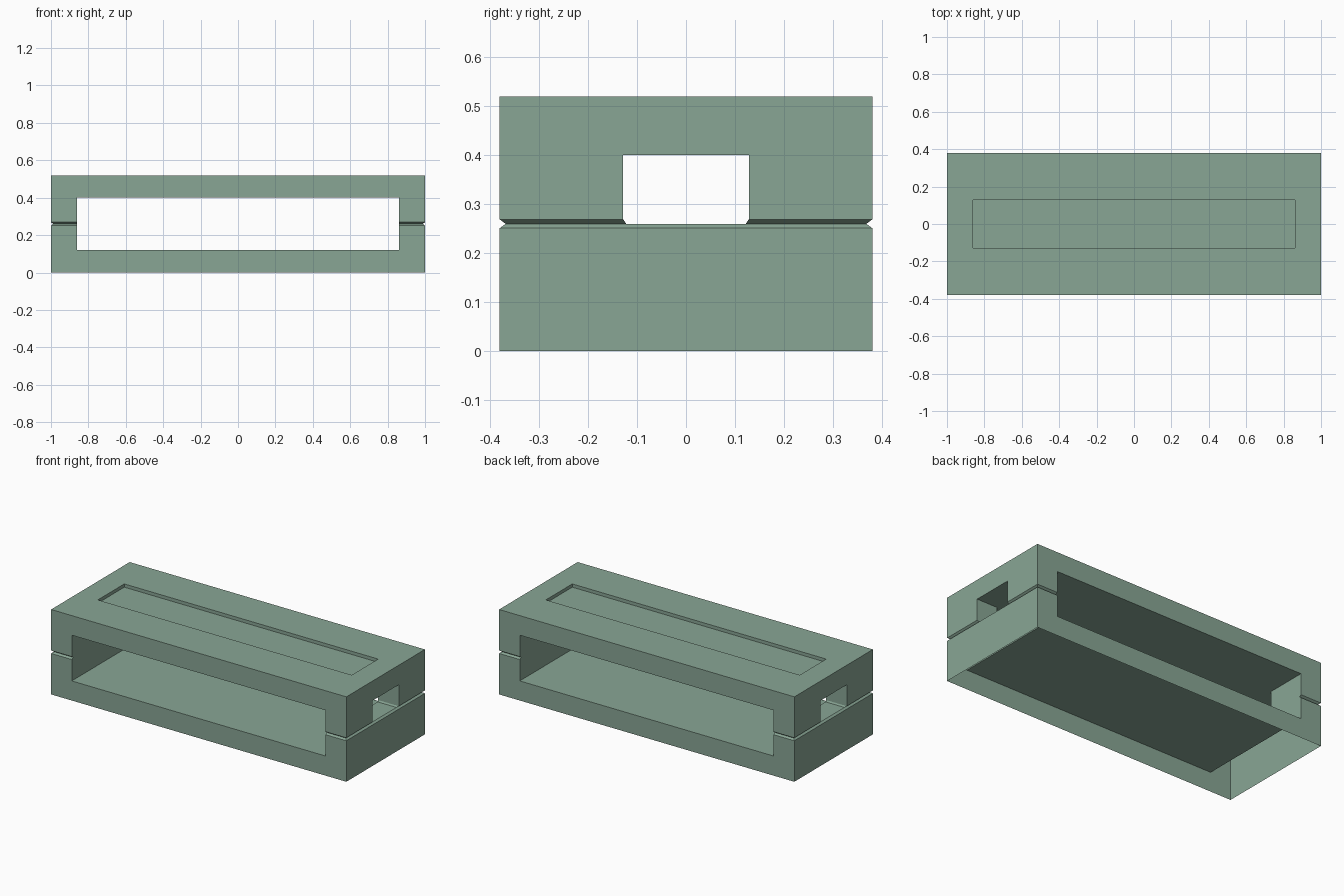
import bpy
import bmesh
from mathutils import Matrix, Vector

if "Cube" in bpy.data.objects:
    bpy.data.objects.remove(bpy.data.objects["Cube"], do_unlink=True)

HALF_X, HALF_Y = 1.0, 0.38
LEG_X, SLOT_Y = 0.86, 0.128
SEAM, GROOVE, TAPER = 0.26, 0.009, 0.012

green = bpy.data.materials.new("sage_green")
green.use_nodes = True
colour = (0.25, 0.38, 0.30, 1)
green.diffuse_color = colour
bsdf = green.node_tree.nodes["Principled BSDF"]
bsdf.inputs["Base Color"].default_value = colour


def slab(z0, z1, cuts):
    """A box sliced by pairs of mirrored planes, given as (axis, offset)."""
    bm = bmesh.new()
    size = (2 * HALF_X, 2 * HALF_Y, z1 - z0)
    bmesh.ops.create_cube(bm, size=1, matrix=Matrix.Translation((0, 0, (z0 + z1) / 2))
                          @ Matrix.Diagonal((*size, 1)))
    for axis, offset in cuts:
        for side in (-1, 1):
            normal = Vector((0, 0, 0))
            normal[axis] = side
            bmesh.ops.bisect_plane(bm, geom=bm.verts[:] + bm.edges[:] + bm.faces[:],
                                   plane_co=normal * offset, plane_no=normal)
    return bm


def level_faces(bm, up, rule):
    """Cells of the upper (up=1) or lower (up=-1) side that pass the rule."""
    return [f for f in bm.faces if f.normal.z * up > 0.9
            and rule(f.calc_center_median())]


def pull(bm, faces, dz):
    """Extrude each face on its own and return the new caps."""
    caps = bmesh.ops.extrude_discrete_faces(bm, faces=faces)["faces"]
    bmesh.ops.translate(bm, verts=[v for f in caps for v in f.verts], vec=(0, 0, dz))
    return caps


def seam_lip(bm, faces, dz):
    """Bevelled lip that leaves a groove along the outer edges of the joint."""
    for cap in pull(bm, faces, dz):
        for v in cap.verts:
            if abs(v.co.x) > LEG_X + 0.05:
                v.co.x -= TAPER if v.co.x > 0 else -TAPER
            v.co.y -= (TAPER if abs(v.co.y) > 0.3 else TAPER / 2) * (1 if v.co.y > 0 else -1)


def finish(bm, name):
    bm.normal_update()
    mesh = bpy.data.meshes.new(name)
    bm.to_mesh(mesh)
    bm.free()
    mesh.materials.append(green)
    bpy.context.collection.objects.link(bpy.data.objects.new(name, mesh))


def at_end(c):
    return abs(c.x) > LEG_X


def at_corner(c):
    return at_end(c) and abs(c.y) > SLOT_Y


def at_centre(c):
    return abs(c.x) < LEG_X and abs(c.y) < SLOT_Y


# Lower tray: floor with a full-width block at each end, open underneath
tray = slab(0, 0.12, [(0, LEG_X)])
blocks = pull(tray, level_faces(tray, 1, at_end), SEAM - GROOVE - 0.12)
seam_lip(tray, blocks, GROOVE)
tray.normal_update()
under = level_faces(tray, -1, lambda c: at_end(c) or c.z < 0.01)
middle = [f for f in under if not at_end(f.calc_center_median())]
bmesh.ops.delete(tray, geom=under, context="FACES_KEEP_BOUNDARY")
tray_floor_finish = finish(tray, "lower_tray")

# Upper cover: plate with a shallow top recess and four corner legs
cover = slab(0.40, 0.52, [(0, LEG_X), (1, SLOT_Y)])
cover.normal_update()
pull(cover, level_faces(cover, 1, at_centre), -0.02)
legs = pull(cover, level_faces(cover, -1, at_corner), SEAM + GROOVE - 0.40)
seam_lip(cover, legs, -GROOVE)
finish(cover, "upper_cover")
